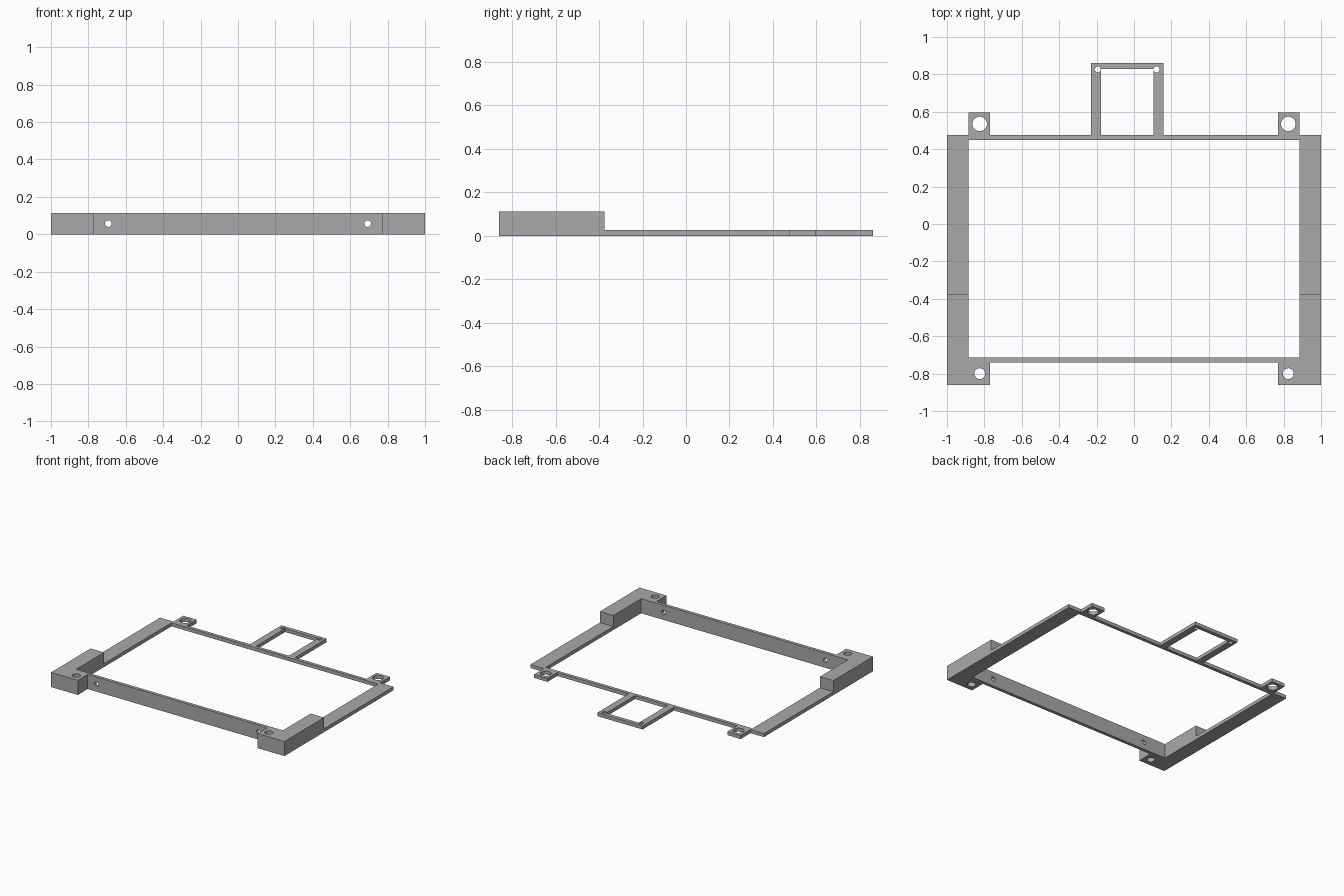
import bpy, bmesh, math
from mathutils import Matrix, Vector

if "Cube" in bpy.data.objects:
    bpy.data.objects.remove(bpy.data.objects["Cube"])

THIN, TALL = 0.027, 0.113
grey = bpy.data.materials.new("plain grey")
grey.diffuse_color = (0.4, 0.4, 0.4, 1)
grey.use_nodes = True
grey.node_tree.nodes["Principled BSDF"].inputs["Base Color"].default_value = grey.diffuse_color


def box(name, x0, x1, y0, y1, h):
    bm = bmesh.new()
    bmesh.ops.create_cube(bm, size=1)
    for v in bm.verts:
        v.co = Vector((x0 + (v.co.x + 0.5) * (x1 - x0),
                       y0 + (v.co.y + 0.5) * (y1 - y0), (v.co.z + 0.5) * h))
    return finish(name, bm)


def hole(name, x, y, z, r, rot=None):
    bm = bmesh.new()
    bmesh.ops.create_cone(bm, cap_ends=True, segments=32, radius1=r, radius2=r, depth=0.4,
                          matrix=Matrix.Translation((x, y, z)) @ (rot or Matrix()))
    return finish(name, bm)


def finish(name, bm):
    me = bpy.data.meshes.new(name)
    bm.to_mesh(me)
    bm.free()
    me.materials.append(grey)
    ob = bpy.data.objects.new(name, me)
    bpy.context.collection.objects.link(ob)
    return ob


def combine(target, tools, op):
    for t in tools:
        m = target.modifiers.new(op, 'BOOLEAN')
        m.operation, m.solver, m.object = op, 'EXACT', t
        bpy.context.view_layer.objects.active = target
        bpy.ops.object.modifier_apply(modifier=m.name)
        bpy.data.objects.remove(t)


# Thin rear bar and tall front bar
frame = box("mounting_frame", -1, 1, 0.45, 0.475, THIN)
parts = [box("front_bar", -0.95, 0.95, -0.74, -0.715, TALL)]
for s in (-1, 1):
    def side(name, a, b, y0, y1, h):
        return box(name, min(s * a, s * b), max(s * a, s * b), y0, y1, h)
    parts += [side("side_rail", 0.885, 1, -0.80, 0.475, THIN),
              side("corner_block", 0.885, 1, -0.86, -0.375, TALL),
              side("front_foot", 0.77, 1, -0.86, -0.74, TALL),
              side("rear_tab", 0.77, 0.885, 0.45, 0.595, THIN)]
# Rear loop
parts += [box("loop_left", -0.23, -0.177, 0.45, 0.86, THIN),
          box("loop_right", 0.103, 0.157, 0.45, 0.86, THIN),
          box("loop_end", -0.23, 0.157, 0.83, 0.86, THIN)]
combine(frame, parts, 'UNION')

# Screw holes
turn = Matrix.Rotation(math.pi / 2, 4, 'X')
cuts = [hole("loop_hole", x, 0.826, 0, 0.016) for x in (-0.194, 0.121)]
for s in (-1, 1):
    cuts += [hole("rear_hole", s * 0.825, 0.535, 0, 0.039),
             hole("front_hole", s * 0.825, -0.80, 0, 0.029),
             hole("bar_hole", s * 0.693, -0.73, 0.057, 0.0175, turn)]
combine(frame, cuts, 'DIFFERENCE')

# Smooth hole walls, sharp edges elsewhere
frame.select_set(True)
bpy.context.view_layer.objects.active = frame
bpy.ops.object.shade_smooth_by_angle(angle=math.radians(30))
